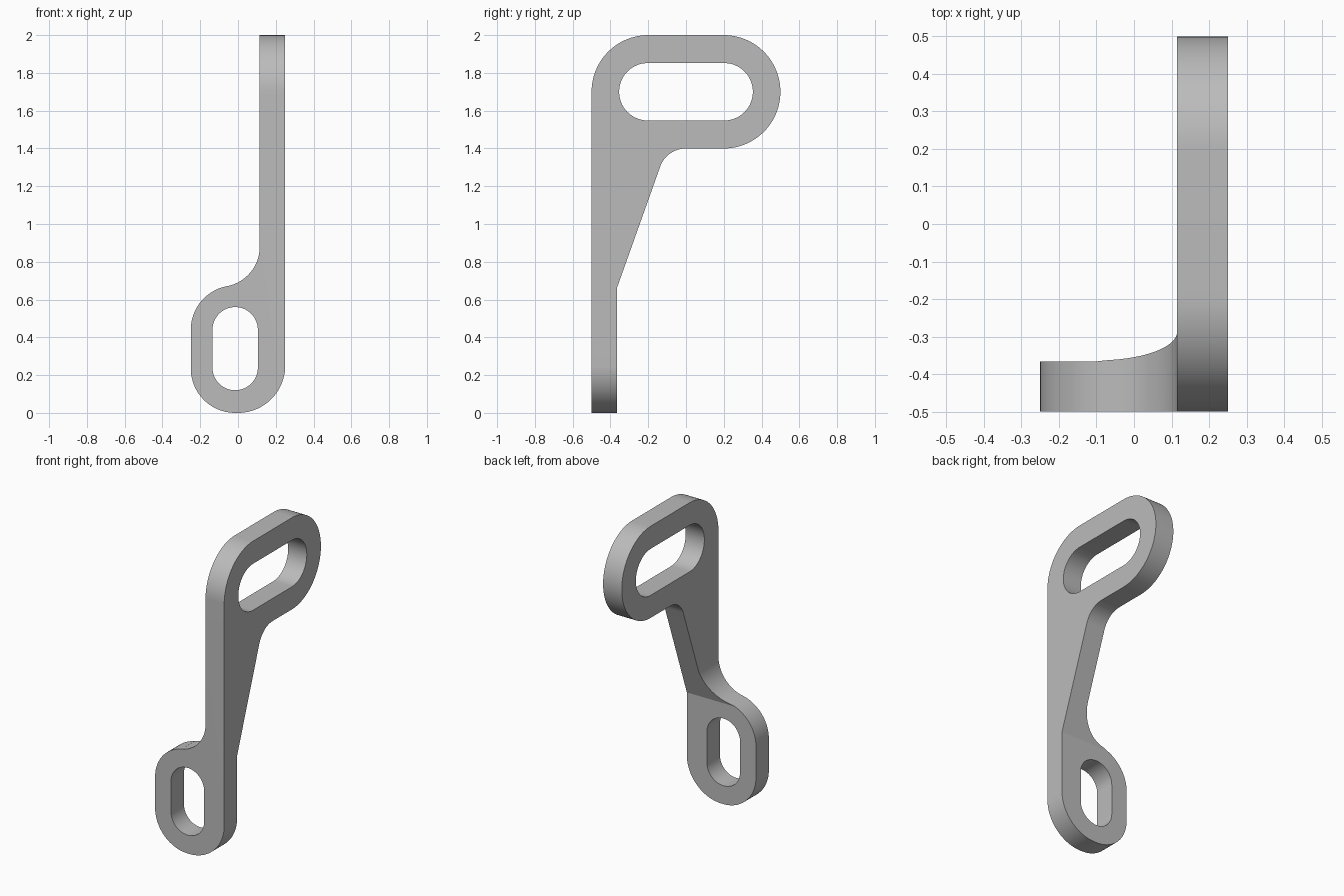
import bpy, bmesh
from math import cos, sin, radians
from mathutils import Vector

cube = bpy.data.objects.get("Cube")
if cube:
    bpy.data.objects.remove(cube, do_unlink=True)

grey = bpy.data.materials.new("plain grey")
grey.use_nodes = True
colour = (0.5, 0.5, 0.5, 1)
grey.diffuse_color = colour
grey.node_tree.nodes["Principled BSDF"].inputs["Base Color"].default_value = colour


def arc(u, v, r, start, end):
    """Points along an arc, angles in degrees."""
    n = max(4, round(abs(end - start) / 4))
    angles = [radians(start + (end - start) * i / n) for i in range(n + 1)]
    return [(u + r * cos(a), v + r * sin(a)) for a in angles]


def prism(name, outline, axis, half=1.0):
    """Extrude a (horizontal, z) outline along x or y."""
    place = (lambda u, v: (-half, u, v)) if axis == "x" else (lambda u, v: (u, -half, v))
    bm = bmesh.new()
    face = bm.faces.new([bm.verts.new(place(u, v)) for u, v in outline])
    out = bmesh.ops.extrude_face_region(bm, geom=[face])
    shift = Vector((2 * half, 0, 0) if axis == "x" else (0, 2 * half, 0))
    bmesh.ops.translate(bm, vec=shift, verts=[g for g in out["geom"] if isinstance(g, bmesh.types.BMVert)])
    bmesh.ops.recalc_face_normals(bm, faces=bm.faces)
    mesh = bpy.data.meshes.new(name)
    bm.to_mesh(mesh)
    bm.free()
    mesh.materials.append(grey)
    obj = bpy.data.objects.new(name, mesh)
    bpy.context.collection.objects.link(obj)
    return obj


def combine(obj, tool, operation):
    mod = obj.modifiers.new(operation.lower(), "BOOLEAN")
    mod.operation, mod.solver, mod.object = operation, "EXACT", tool
    bpy.context.view_layer.objects.active = obj
    bpy.ops.object.modifier_apply(modifier=mod.name)
    bpy.data.objects.remove(tool, do_unlink=True)


# Front outline: rounded lower eye blending into the upright plate
front = (arc(-0.015, 0.235, 0.235, 180, 270) + arc(0, 0.25, 0.25, 270, 360)
         + [(0.25, 2.2), (0.115, 2.2)]
         + arc(-0.098, 0.88, 0.213, 0, -79.3)
         + arc(-0.015, 0.44, 0.235, 100.7, 180))

# Side outline: rounded upper eye, fillet and tapering web
side = ([(-0.5, -0.2), (-0.366, -0.2), (-0.366, 0.66)]
        + arc(0, 1.255, 0.145, 160.5, 90)
        + arc(0.2, 1.7, 0.3, -90, 90) + arc(-0.2, 1.7, 0.3, 90, 180))

# The bracket is the common volume of both extruded outlines
bracket = prism("bracket", front, "y")
combine(bracket, prism("side_cutter", side, "x"), "INTERSECT")

# Slots through the lower and upper eyes
lower_slot = arc(-0.015, 0.44, 0.12, 0, 180) + arc(-0.015, 0.24, 0.12, 180, 360)
upper_slot = arc(0.202, 1.7, 0.152, -90, 90) + arc(-0.202, 1.7, 0.152, 90, 270)
combine(bracket, prism("lower_slot_cutter", lower_slot, "y"), "DIFFERENCE")
combine(bracket, prism("upper_slot_cutter", upper_slot, "x"), "DIFFERENCE")

# Smooth curved walls, sharp edges
bpy.ops.object.select_all(action="DESELECT")
bracket.select_set(True)
bpy.context.view_layer.objects.active = bracket
bpy.ops.object.shade_smooth_by_angle(angle=radians(15))
